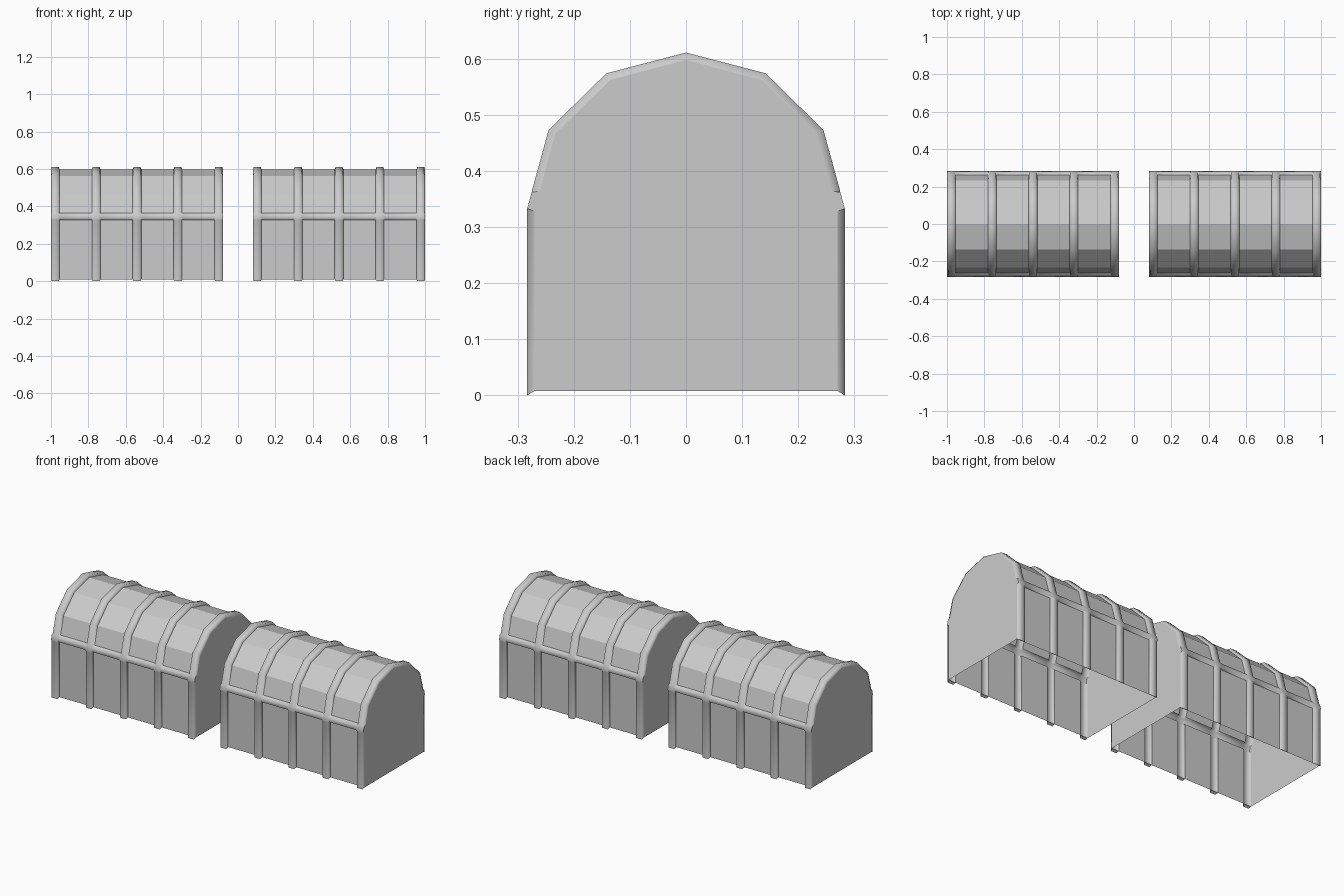
import bpy, bmesh
from mathutils import Vector

cube = bpy.data.objects.get("Cube")
if cube:
    bpy.data.objects.remove(cube, do_unlink=True)

grey = bpy.data.materials.new("plain grey")
grey.use_nodes = True
colour = (0.6, 0.6, 0.6, 1)
grey.diffuse_color = colour
grey.node_tree.nodes["Principled BSDF"].inputs["Base Color"].default_value = colour

# Half profile from foot to ridge: panel (y, z), frame (y, z), raised as side strip
HALF = [
    ((0.270, 0.008), (0.283, 0.000), 0),
    ((0.270, 0.328), (0.283, 0.328), 0),
    ((0.270, 0.331), (0.283, 0.333), 1),
    ((0.262, 0.359), (0.275, 0.362), 1),
    ((0.261, 0.364), (0.274, 0.367), 0),
    ((0.233, 0.466), (0.245, 0.473), 0),
    ((0.135, 0.562), (0.142, 0.574), 0),
]
RIDGE = ((0, 0.598), (0, 0.611), 0)


def flip(station):
    (a, b), (c, d), raised = station
    return (-a, b), (-c, d), raised


PROFILE = HALF + [RIDGE] + [flip(s) for s in reversed(HALF)]
RIB_WIDTH, RIB_COUNT, BEVEL = 0.046, 5, 0.005


def hut(name, start, end):
    """Arched shell whose ribs and side strips are raised from its panels."""
    step = (end - start - RIB_WIDTH) / (RIB_COUNT - 1)
    columns = []
    for i in range(RIB_COUNT):
        a = start + i * step
        b = a + RIB_WIDTH
        columns += [(a, 0), (a + BEVEL, 1), (b - BEVEL, 1), (b, 0)]

    bm = bmesh.new()
    grid = []
    for x, rib in columns:
        row = []
        for panel, frame, strip in PROFILE:
            y, z = frame if rib or strip else panel
            row.append(bm.verts.new((x, y, z)))
        grid.append(row)

    # Panels stay flat, frame faces are rounded by smooth shading
    for i in range(len(grid) - 1):
        for j in range(len(PROFILE) - 1):
            face = bm.faces.new((grid[i][j], grid[i + 1][j],
                                 grid[i + 1][j + 1], grid[i][j + 1]))
            raised = [max(columns[c][1], PROFILE[p][2])
                      for c in (i, i + 1) for p in (j, j + 1)]
            face.smooth = any(raised)

    # Closed feet under each rib
    for i in range(0, len(grid), 4):
        for j in (0, -1):
            bm.faces.new([row[j] for row in grid[i:i + 4]])

    # End walls, with the underside left open
    for row in (grid[0], grid[-1]):
        bm.faces.new(row)

    bmesh.ops.recalc_face_normals(bm, faces=bm.faces)
    mesh = bpy.data.meshes.new(name)
    bm.to_mesh(mesh)
    bm.free()
    mesh.materials.append(grey)
    obj = bpy.data.objects.new(name, mesh)
    bpy.context.collection.objects.link(obj)


hut("right_arched_cover", -1.0, -0.08)
hut("left_arched_cover", 0.08, 1.0)
